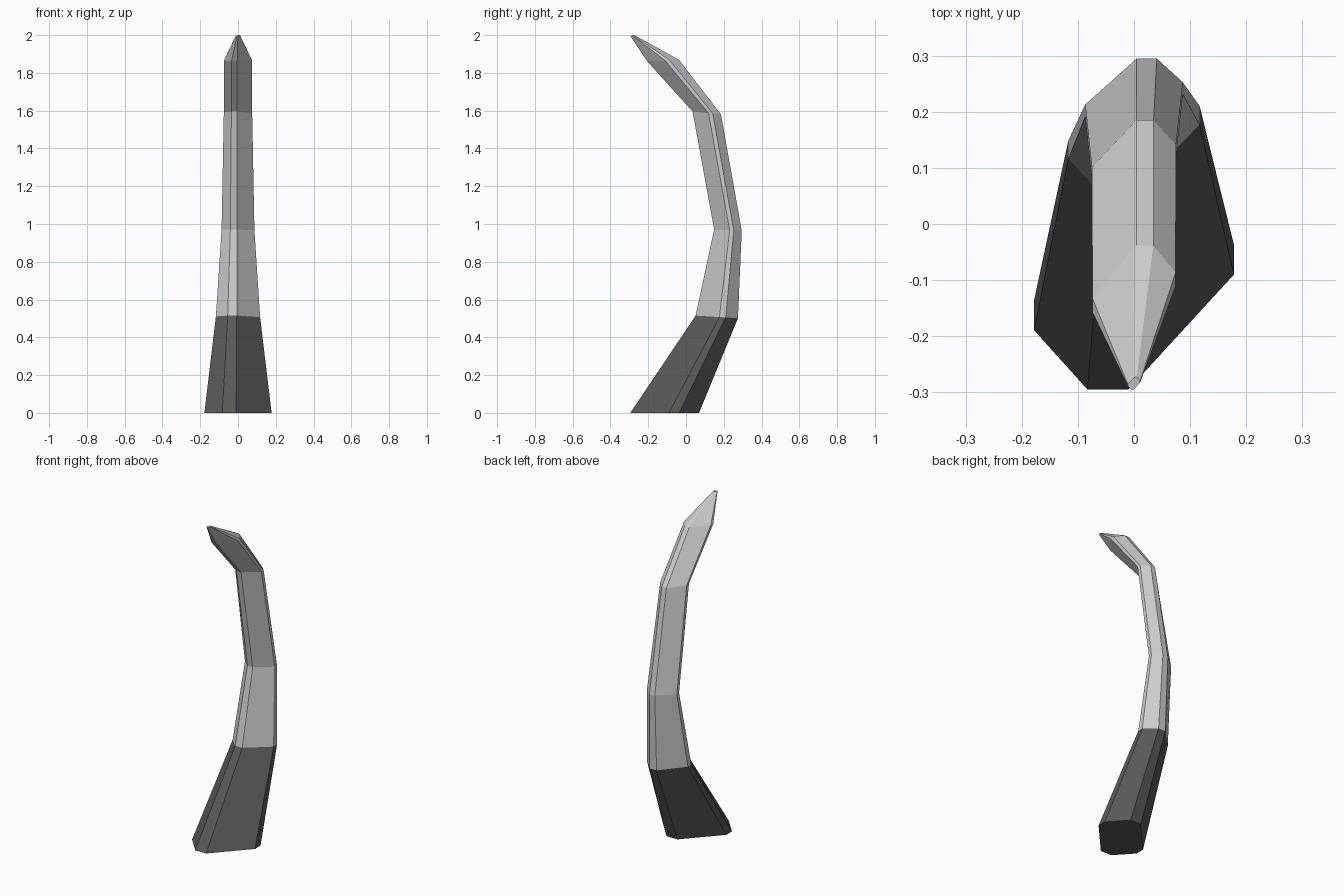
import bpy, bmesh

if "Cube" in bpy.data.objects:
    bpy.data.objects.remove(bpy.data.objects["Cube"])

# Unit cross-section: skewed octagon (point-symmetric, half listed)
HALF = [(-1, -0.125), (-1, -0.42), (-0.466, -1), (-0.056, -1)]
SECTION = HALF + [(-x, -y) for x, y in HALF]

# Rings along the curve: centre y, centre z, half width, half depth, tilt (dz across half depth)
RINGS = [
    (-0.113, 0.0, 0.178, 0.182, 0.0),
    (0.163, 0.508, 0.117, 0.112, -0.007),
    (0.222, 0.968, 0.087, 0.073, -0.003),
    (0.110, 1.588, 0.075, 0.075, -0.007),
    (-0.122, 1.866, 0.074, 0.084, 0.004),
    (-0.284, 1.998, 0.011, 0.011, 0.002),
]


def material(name, grey):
    m = bpy.data.materials.new(name)
    m.diffuse_color = (grey, grey, grey, 1)
    m.use_nodes = True
    m.node_tree.nodes["Principled BSDF"].inputs["Base Color"].default_value = m.diffuse_color
    return m


# Curved spike lofted through the rings, dark at the base
bm = bmesh.new()
loops = [[bm.verts.new((x * w, cy + y * d, cz + y * t)) for x, y in SECTION]
         for cy, cz, w, d, t in RINGS]
n = len(SECTION)
base = bm.faces.new(loops[0])
base.material_index = 1
bm.faces.new(loops[-1])
for i, (a, b) in enumerate(zip(loops, loops[1:])):
    for k in range(n):
        f = bm.faces.new((a[k], a[(k + 1) % n], b[(k + 1) % n], b[k]))
        f.material_index = 1 if i == 0 else 0
bmesh.ops.recalc_face_normals(bm, faces=bm.faces)

mesh = bpy.data.meshes.new("curved_spike")
bm.to_mesh(mesh)
bm.free()
mesh.materials.append(material("light_grey", 0.8))
mesh.materials.append(material("dark_grey", 0.1))
spike = bpy.data.objects.new("curved_spike", mesh)
bpy.context.collection.objects.link(spike)
